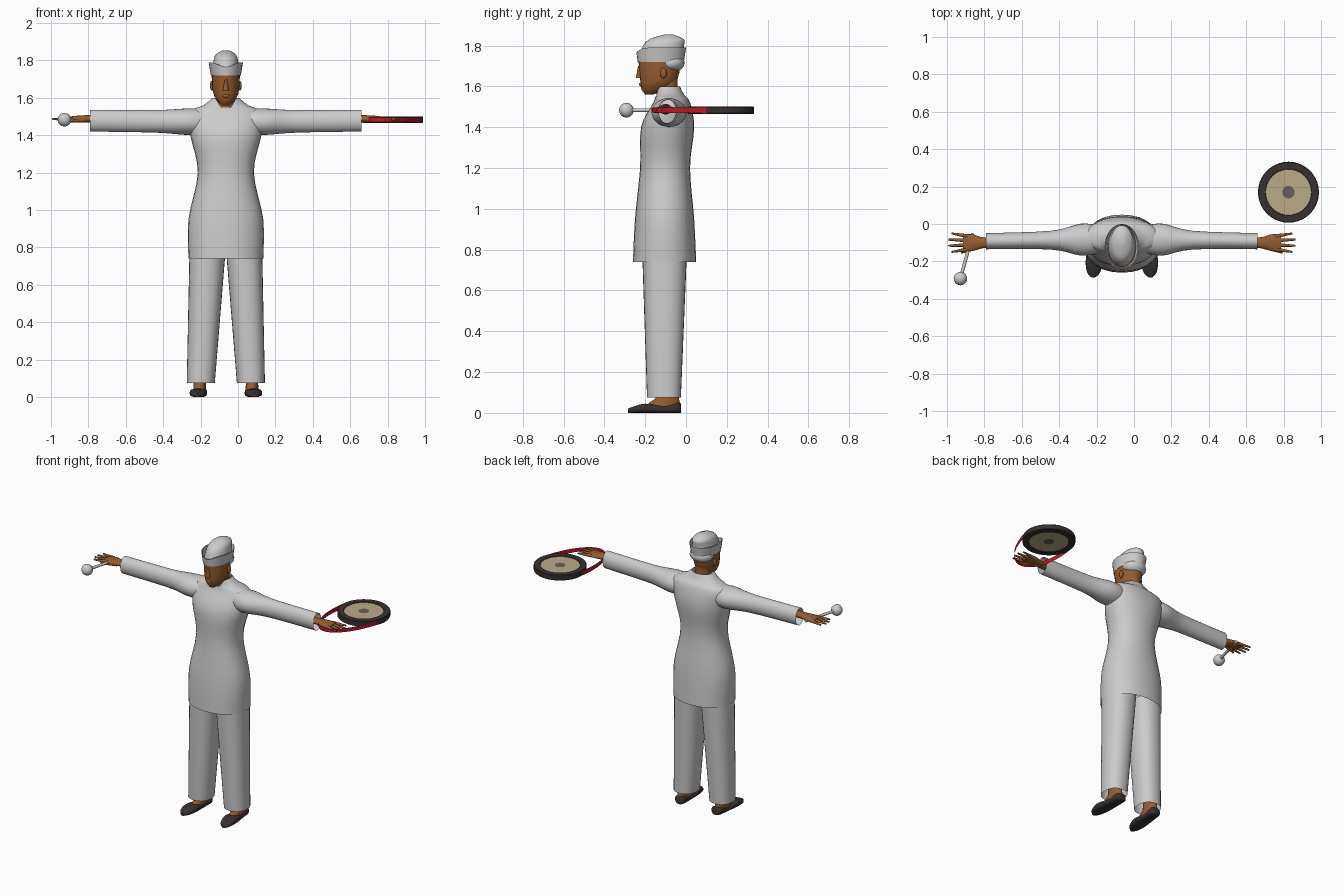
import bpy, bmesh, math
from mathutils import Vector

if "Cube" in bpy.data.objects:
    bpy.data.objects.remove(bpy.data.objects["Cube"])

MIDDLE = -.065  # centre line of the figure


def material(name, red, green, blue):
    made = bpy.data.materials.new(name)
    made.use_nodes = True
    made.diffuse_color = (red, green, blue, 1)
    shader = made.node_tree.nodes["Principled BSDF"]
    shader.inputs["Base Color"].default_value = made.diffuse_color
    shader.inputs["Roughness"].default_value = .8
    return made


cloth = material("pale cloth", .6, .6, .6)
skin = material("brown skin", .3, .11, .03)
leather = material("dark leather", .04, .03, .03)
hide = material("tan drum face", .5, .4, .25)
boss = material("grey boss", .13, .12, .1)
red = material("red ribbon", .5, .01, .02)


def finish(name, bm, mats, angle=60):
    bmesh.ops.recalc_face_normals(bm, faces=bm.faces)
    mesh = bpy.data.meshes.new(name)
    bm.to_mesh(mesh)
    bm.free()
    for mat in mats:
        mesh.materials.append(mat)
    made = bpy.data.objects.new(name, mesh)
    bpy.context.collection.objects.link(made)
    bpy.ops.object.select_all(action="DESELECT")
    made.select_set(True)
    bpy.context.view_layer.objects.active = made
    bpy.ops.object.shade_smooth_by_angle(angle=math.radians(angle))
    return made


def refine(rows, steps=4):
    """Pass a smooth curve through a few rows of numbers."""
    rows = [Vector(row) for row in rows]
    result = [rows[0]]
    for i in range(len(rows) - 1):
        start, end = rows[i], rows[i + 1]
        leave = (end - rows[max(i - 1, 0)]) / 2
        arrive = (rows[min(i + 2, len(rows) - 1)] - start) / 2
        for k in range(1, steps + 1):
            t = k / steps
            ease = t * t * (3 - 2 * t)
            result.append(start.lerp(end, ease) + leave * t * (1 - t) ** 2 - arrive * t * t * (1 - t))
    return result


def loft(name, mats, rings, axis="z", sides=28, power=2, closed=(True, True), dip=(9, 0), angle=60):
    """Skin rings (position, centre u, radius u, centre v, radius v) along an axis.
    Above height dip[0] the front of a ring sinks at the rate dip[1]."""
    bm = bmesh.new()
    loops = []
    for place, cu, ru, cv, rv in rings:
        loop = []
        for i in range(sides):
            turn = math.tau * i / sides
            c, s = math.cos(turn), math.sin(turn)
            u = cu + ru * math.copysign(abs(c) ** (2 / power), c)
            v = cv + rv * math.copysign(abs(s) ** (2 / power), s)
            sink = max(0, place - dip[0]) * dip[1] * max(0, -s) ** 6
            spot = {"x": (place, u, v), "y": (u, place, v), "z": (u, v, place - sink)}[axis]
            loop.append(bm.verts.new(spot))
        loops.append(loop)
    for low, high in zip(loops, loops[1:]):
        for i in range(sides):
            bm.faces.new((low[i - 1], low[i], high[i], high[i - 1]))
    for wanted, loop in zip(closed, (loops[0], loops[-1])):
        if wanted:
            bm.faces.new(loop)
    return finish(name, bm, mats, angle)


def upright(rows, centre=MIDDLE):
    """Turn rows of (height, half width, front, back) into rings."""
    return [(z, centre, half, (front + back) / 2, (back - front) / 2) for z, half, front, back in rows]


def ball(name, mat, centre, size):
    bm = bmesh.new()
    bmesh.ops.create_uvsphere(bm, u_segments=20, v_segments=12, radius=1)
    bmesh.ops.scale(bm, vec=size, verts=bm.verts)
    bmesh.ops.translate(bm, vec=centre, verts=bm.verts)
    return finish(name, bm, [mat])


def rod(name, mat, start, end, thick, thin):
    """Tapered round rod between two points."""
    start, end = Vector(start), Vector(end)
    along = end - start
    bm = bmesh.new()
    bmesh.ops.create_cone(bm, cap_ends=True, segments=12, radius1=thick, radius2=thin, depth=along.length)
    bmesh.ops.rotate(bm, matrix=along.to_track_quat("Z", "Y").to_matrix(), verts=bm.verts)
    bmesh.ops.translate(bm, vec=(start + end) / 2, verts=bm.verts)
    return finish(name, bm, [mat])


# Tunic, open at the hem, with a V neck
tunic_rows = [(.74, .2, -.26, .05), (.95, .2, -.25, .04), (1.2, .15, -.225, .02), (1.4, .19, -.22, .04),
              (1.52, .2, -.16, .02), (1.56, .12, -.15, -.01), (1.6, .07, -.15, -.03)]
loft("tunic", [cloth], upright(refine(tunic_rows)), power=2.2, closed=(False, False), dip=(1.55, 1.5))

# Neck, head and face
loft("neck", [skin], upright(refine([(1.48, .08, -.15, -.03), (1.57, .05, -.145, -.04), (1.67, .05, -.15, -.04)])))
head_rows = [(1.56, .02, -.2, -.16), (1.59, .05, -.22, -.08), (1.64, .07, -.225, -.04), (1.75, .075, -.235, -.02)]
loft("head", [skin], upright(refine(head_rows)))
rod("nose", skin, (MIDDLE, -.23, 1.64), (MIDDLE, -.23, 1.7), .016, .005)
ball("lips", skin, (MIDDLE, -.22, 1.61), (.02, .01, .01))
ball("back_hair", cloth, (MIDDLE, -.075, 1.715), (.077, .068, .047))

# Hat: domed crown inside a turned up brim
crown_rows = [(1.72, .077, -.235, -.01), (1.79, .067, -.215, -.01), (1.83, .055, -.18, -.01), (1.853, .02, -.11, -.06)]
loft("hat_crown", [cloth], upright(refine(crown_rows)))
brim_rows = [(1.72, .08, -.237, -.01), (1.79, .092, -.243, 0), (1.79, .087, -.238, 0), (1.73, .074, -.23, -.01)]
loft("hat_brim", [cloth], upright(brim_rows), closed=(False, False), dip=(1.72, .35), angle=40)

for side, sign in (("left", 1), ("right", -1)):
    def out(distance):
        return MIDDLE + sign * distance

    ball(side + "_ear", skin, (out(.075), -.11, 1.665), (.01, .016, .026))

    # Sleeve, open at the cuff
    sleeve_rows = [(.13, .075, .07), (.22, .085, .07), (.38, .05, .06), (.725, .043, .058)]
    loft(side + "_sleeve", [cloth],
         [(out(reach), -.08 - reach / 60, wide, 1.47 + reach / 90, tall) for reach, wide, tall in refine(sleeve_rows)],
         axis="x", closed=(True, False))

    # Hand with four fanned fingers and a thumb
    palm_rows = [(.55, .03, .026), (.73, .028, .02), (.8, .045, .016), (.85, .042, .01)]
    loft(side + "_hand", [skin],
         [(out(reach), -.1, wide, 1.488, tall) for reach, wide, tall in refine(palm_rows)], axis="x")
    for i in range(4):
        fan = 1.5 - i
        rod(f"{side}_finger_{i + 1}", skin, (out(.82), -.1 + fan * .023, 1.488),
            (out(.93 - fan * fan / 120), -.1 + fan * .033, 1.486), .011, .005)
    rod(side + "_thumb", skin, (out(.76), -.12, 1.483), (out(.86), -.153, 1.475), .014, .006)

    # Trouser leg, open at the ankle
    loft(side + "_trouser_leg", [cloth],
         [(.075, out(.134), .075, -.108, .083), (.8, out(.097), .097, -.105, .11)],
         power=2.3, closed=(False, True))

    # Foot and shoe
    foot_rows = [(.02, .034, -.2, -.035), (.05, .034, -.18, -.03), (.07, .033, -.15, -.035), (.16, .034, -.14, -.045)]
    loft(side + "_foot", [skin], upright(foot_rows, out(.14)))
    shoe_rows = [(-.285, .01, .02), (-.26, .034, .03), (-.2, .046, .045), (-.11, .039, .036), (-.04, .036, .05), (-.025, .02, .045)]
    loft(side + "_shoe", [leather],
         [(y, out(.135 - y / 16), wide, tall / 2, tall / 2) for y, wide, tall in refine(shoe_rows)],
         axis="y", power=3)

# Mallet
mallet_end = Vector((-.928, -.292, 1.483))
rod("mallet_handle", cloth, (-.862, -.05, 1.483), mallet_end, .009, .009)
ball("mallet_head", cloth, mallet_end, (.036, .036, .036))

# Hand drum, coloured by distance from its centre
drum_x, drum_y, drum_z, drum_radius = .826, .17, 1.483, .163
half_profile = [(.033, .013), (.122, .013), (.124, .018), (.16, .018), (drum_radius, .014)]
profile = [(r, -h) for r, h in half_profile] + half_profile[::-1]
drum = loft("hand_drum", [leather, hide, boss],
            [(drum_z + h, drum_x, r, drum_y, r) for r, h in profile], sides=40, angle=30)
for face in drum.data.polygons:
    reach = math.hypot(face.center.x - drum_x, face.center.y - drum_y)
    face.material_index = 2 if reach < .02 else 1 if reach < .118 else 0

# Flat ribbon looping from the drum around the hand
bm = bmesh.new()
steps = 20
edges = []
for i in range(steps + 1):
    turn = math.pi * i / steps
    c, s = math.cos(turn), math.sin(turn)
    x, y = drum_x + drum_radius * c - .06 * s, drum_y - .34 * s
    half = .016 - .004 * s
    edges.append([bm.verts.new((x, y, drum_z + lift)) for lift in (-half, half)])
for near, far in zip(edges, edges[1:]):
    bm.faces.new((near[0], far[0], far[1], near[1]))
finish("drum_ribbon", bm, [red])
